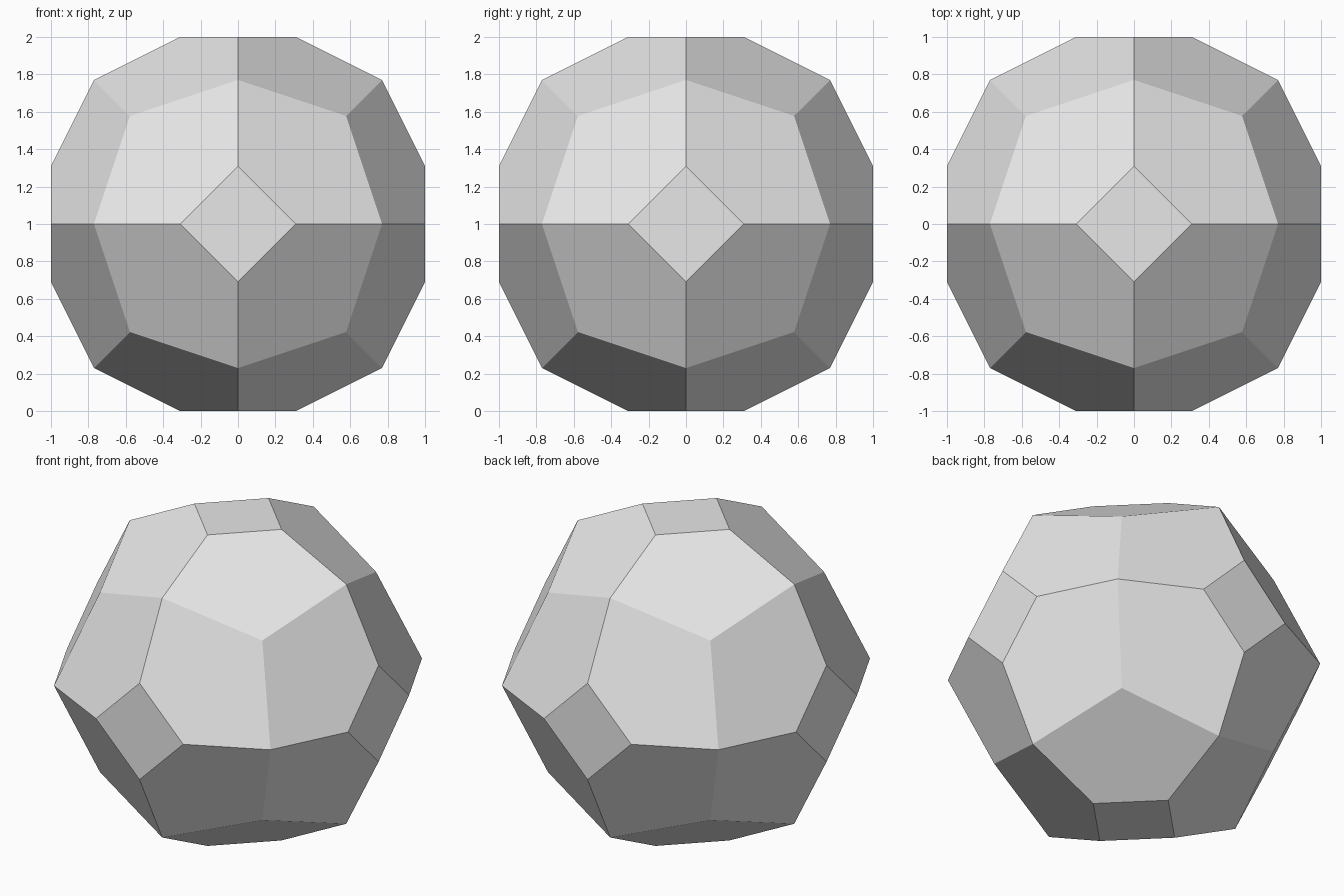
import bpy, bmesh
from itertools import product
from mathutils import Vector

cube = bpy.data.objects.get("Cube")
if cube:
    bpy.data.objects.remove(cube, do_unlink=True)

# Single stone-grey colour
grey = bpy.data.materials.new("light_grey")
grey.use_nodes = True
colour = (0.8, 0.8, 0.8, 1)
grey.diffuse_color = colour
grey.node_tree.nodes["Principled BSDF"].inputs["Base Color"].default_value = colour

# Start from a cube whose six sides survive as small diamonds
bm = bmesh.new()
bmesh.ops.create_cube(bm, size=2)

# Slice off every edge and corner with 24 symmetric planes
REACH = 2.31
for axis in range(3):
    for signs in product((-1, 1), repeat=3):
        normal = Vector(signs)
        normal[axis] *= 2
        point = normal * (REACH / normal.length_squared)
        bmesh.ops.bisect_plane(bm, geom=bm.verts[:] + bm.edges[:] + bm.faces[:],
                               plane_co=point, plane_no=normal,
                               dist=1e-5, clear_outer=True)
        rim = [e for e in bm.edges if e.is_boundary]
        if rim:
            bmesh.ops.contextual_create(bm, geom=rim)

bmesh.ops.remove_doubles(bm, verts=bm.verts[:], dist=1e-4)
bmesh.ops.recalc_face_normals(bm, faces=bm.faces[:])
bmesh.ops.translate(bm, verts=bm.verts[:], vec=(0, 0, 1))

mesh = bpy.data.meshes.new("faceted_ball")
bm.to_mesh(mesh)
bm.free()
mesh.materials.append(grey)
ball = bpy.data.objects.new("faceted_ball", mesh)
bpy.context.collection.objects.link(ball)
